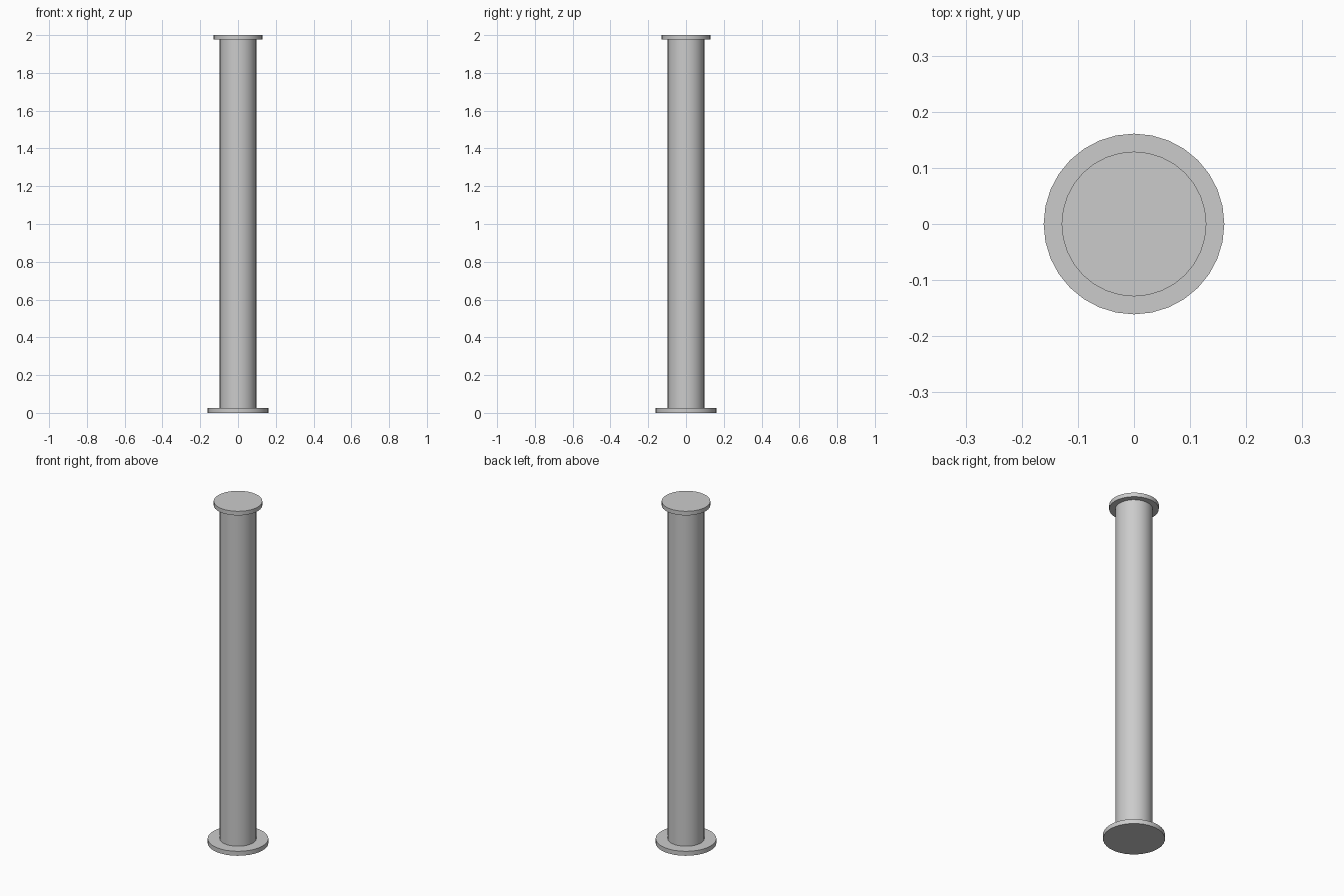
import bpy
import math

if "Cube" in bpy.data.objects:
    bpy.data.objects.remove(bpy.data.objects["Cube"])


def cylinder(name, radius, z0, z1):
    bpy.ops.mesh.primitive_cylinder_add(
        vertices=32, radius=radius, depth=z1 - z0, location=(0, 0, (z0 + z1) / 2))
    obj = bpy.context.object
    obj.name = name
    bpy.ops.object.shade_smooth_by_angle(angle=math.radians(30))
    return obj


# Wide foot flange
cylinder("base_flange", 0.161, 0.0, 0.026)
# Tall round post between the flanges
cylinder("post_shaft", 0.097, 0.026, 1.976)
# Smaller cap flange
cylinder("top_flange", 0.129, 1.976, 2.0)
